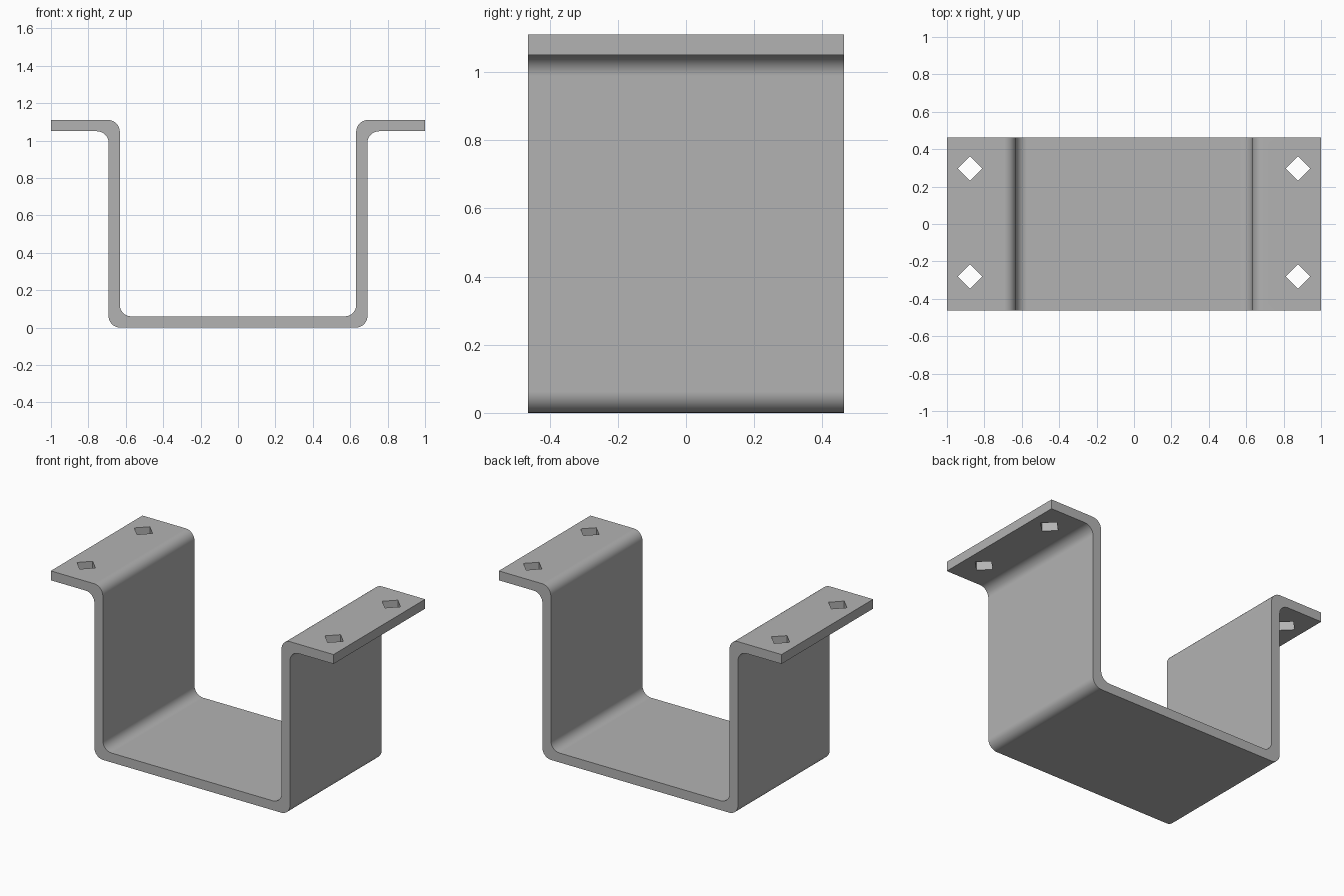
import bpy, bmesh, math
from mathutils import Vector

cube = bpy.data.objects.get("Cube")
if cube:
    bpy.data.objects.remove(cube)

HALF_DEPTH, HEIGHT, THICK = 0.463, 1.11, 0.06
OUTER, INNER, RADIUS, STEPS = 0.692, 0.632, 0.062, 8

steel = bpy.data.materials.new("steel grey")
steel.use_nodes = True
grey = (0.45, 0.45, 0.45, 1)
steel.diffuse_color = grey
steel.node_tree.nodes["Principled BSDF"].inputs["Base Color"].default_value = grey


def rounded(points):
    """Replace the inner points of a right-angled path with arcs."""
    path = [points[0]]
    for a, b, c in zip(points, points[1:], points[2:]):
        to_a, to_c = (a - b).normalized(), (c - b).normalized()
        centre = b + (to_a + to_c) * RADIUS
        for i in range(STEPS + 1):
            t = math.pi / 2 * i / STEPS
            path.append(centre - (to_c * math.cos(t) + to_a * math.sin(t)) * RADIUS)
    return path + [points[-1]]


def prism(name, outline, direction):
    bm = bmesh.new()
    face = bm.faces.new([bm.verts.new(p) for p in outline])
    new = bmesh.ops.extrude_face_region(bm, geom=[face])["geom"]
    bmesh.ops.translate(bm, vec=direction,
                        verts=[v for v in new if isinstance(v, bmesh.types.BMVert)])
    bmesh.ops.recalc_face_normals(bm, faces=bm.faces)
    mesh = bpy.data.meshes.new(name)
    bm.to_mesh(mesh)
    bm.free()
    mesh.materials.append(steel)
    obj = bpy.data.objects.new(name, mesh)
    bpy.context.collection.objects.link(obj)
    return obj


def half_path(wall, base, flange):
    """Bent strip edge from flange tip to flange tip."""
    pts = [(-1, flange), (-wall, flange), (-wall, base),
           (wall, base), (wall, flange), (1, flange)]
    return rounded([Vector((x, -HALF_DEPTH, z)) for x, z in pts])


# Bent strip: lower edge one way, upper edge back
lower = half_path(OUTER, 0, HEIGHT - THICK)
upper = half_path(INNER, THICK, HEIGHT)
bracket = prism("bracket", lower + upper[::-1], (0, 2 * HALF_DEPTH, 0))

# Diamond bolt holes through both flanges
bpy.context.view_layer.objects.active = bracket
for x in (-0.877, 0.877):
    for y in (-0.281, 0.297):
        r = 0.065
        diamond = [(x + r, y, 1), (x, y + r, 1), (x - r, y, 1), (x, y - r, 1)]
        cutter = prism("hole_cutter", diamond, (0, 0, 0.2))
        cutter.hide_render = True
        cut = bracket.modifiers.new("bolt_hole", "BOOLEAN")
        cut.operation, cut.solver, cut.object = "DIFFERENCE", "EXACT", cutter
        bpy.ops.object.modifier_apply(modifier=cut.name)
        bpy.data.objects.remove(cutter)

# Smooth bends, crisp edges
bpy.ops.object.select_all(action="DESELECT")
bracket.select_set(True)
bpy.ops.object.shade_smooth_by_angle(angle=math.radians(30))
weighted = bracket.modifiers.new("flat_face_normals", "WEIGHTED_NORMAL")
weighted.keep_sharp = True
